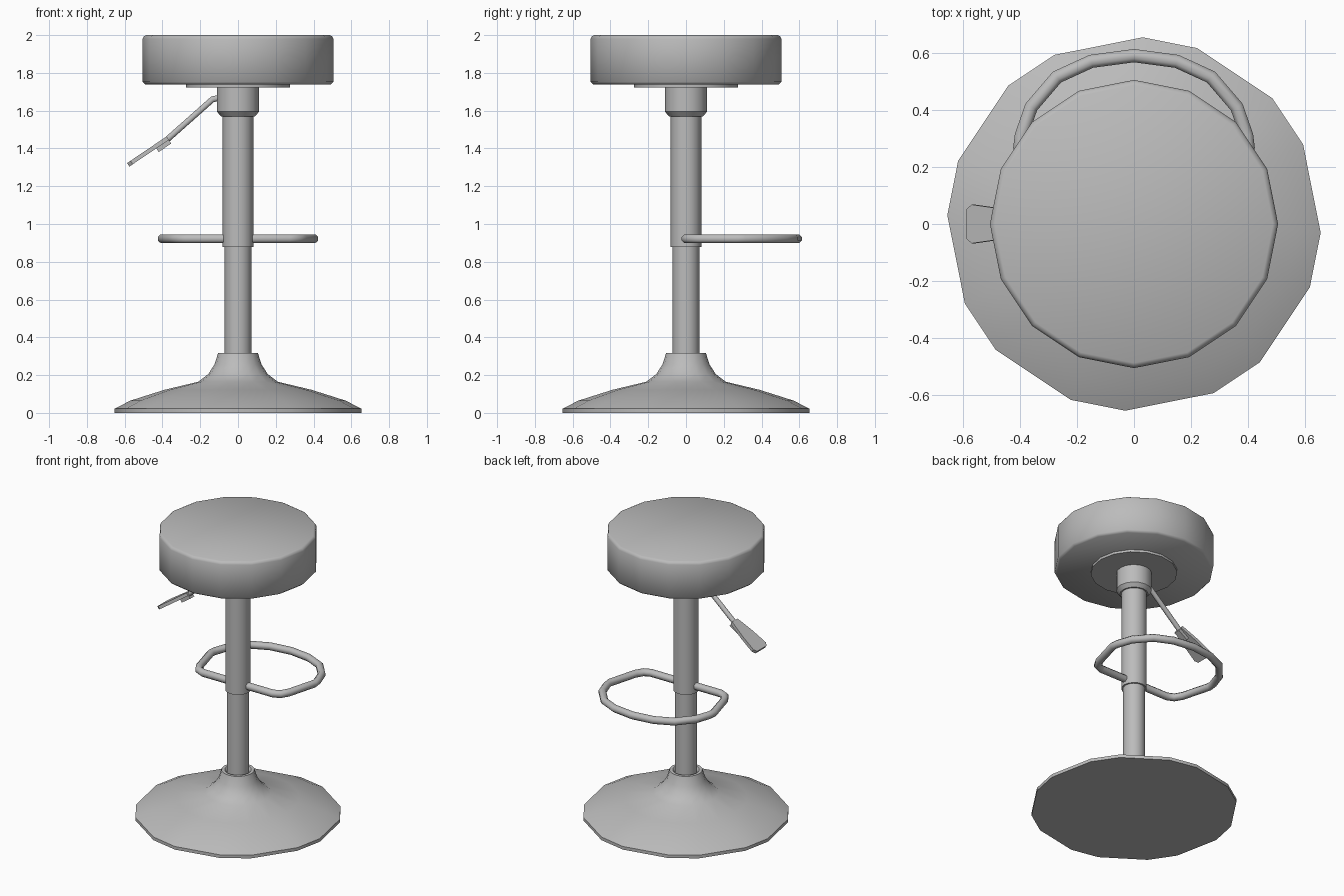
import bpy, bmesh, math
from mathutils import Vector

cube = bpy.data.objects.get("Cube")
if cube:
    bpy.data.objects.remove(cube)

grey = bpy.data.materials.new("plain grey")
grey.use_nodes = True
GREY = (0.5, 0.5, 0.5, 1)
grey.diffuse_color = GREY
grey.node_tree.nodes["Principled BSDF"].inputs["Base Color"].default_value = GREY

SIDES = 16


def finish(name, bm, angle=35):
    bmesh.ops.recalc_face_normals(bm, faces=bm.faces)
    mesh = bpy.data.meshes.new(name)
    bm.to_mesh(mesh)
    bm.free()
    mesh.materials.append(grey)
    obj = bpy.data.objects.new(name, mesh)
    bpy.context.collection.objects.link(obj)
    bpy.ops.object.select_all(action='DESELECT')
    bpy.context.view_layer.objects.active = obj
    obj.select_set(True)
    bpy.ops.object.shade_smooth_by_angle(angle=math.radians(angle))
    return obj


def skin(name, rings, angle=35):
    """Join rings of points with quads and cap both ends."""
    bm = bmesh.new()
    loops = [[bm.verts.new(p) for p in ring] for ring in rings]
    for a, b in zip(loops, loops[1:]):
        for i in range(len(a)):
            j = (i + 1) % len(a)
            bm.faces.new((a[i], a[j], b[j], b[i]))
    bm.faces.new(loops[0])
    bm.faces.new(loops[-1])
    return finish(name, bm, angle)


def turned(name, profile, skew=lambda z: 0, angle=35):
    """Revolve (radius, z) points; skew pulls the sides into uneven pairs."""
    def ring(r, z):
        turns = [math.radians(i * 360 / SIDES + skew(z) * (-1) ** (i + 1)) for i in range(SIDES)]
        return [(r * math.cos(t), r * math.sin(t), z) for t in turns]
    return skin(name, [ring(r, z) for r, z in profile], angle)


def tube(name, points, radius, sides=8, closed=False):
    """Sweep a round section along a path."""
    pts = [Vector(p) for p in points]
    rings = []
    n = len(pts)
    for i, p in enumerate(pts):
        before = (p - pts[i - 1]).normalized() if i or closed else None
        after = (pts[(i + 1) % n] - p).normalized() if i < n - 1 or closed else None
        along = ((before or after) + (after or before)).normalized()
        stretch = 1 / max(0.6, along.dot(after or before))
        up = Vector((0, 1, 0)) if abs(along.y) < 0.01 and abs(along.z) > 0.01 else Vector((0, 0, 1))
        side = along.cross(up).normalized()
        up = side.cross(along)
        rings.append([p + radius * (math.cos(t) * side * stretch + math.sin(t) * up)
                      for t in (math.tau * (k + 0.5) / sides for k in range(sides))])
    return skin(name, rings, 50)


# Foot: wide flared disc with a narrow neck
turned("base", [(0.655, 0), (0.655, 0.022), (0.57, 0.065), (0.39, 0.122), (0.21, 0.165),
                (0.158, 0.205), (0.125, 0.255), (0.105, 0.318), (0.085, 0.318), (0.072, 0.3)],
       skew=lambda z: 2.7 if z < 0.1 else 0, angle=40)

# Telescoping column and seat mount
turned("lower_column", [(0.071, 0.25), (0.071, 0.9)])
turned("upper_column", [(0.081, 0.877), (0.081, 1.6)])
turned("collar", [(0.09, 1.57), (0.112, 1.595), (0.112, 1.73)], angle=30)
turned("mounting_plate", [(0.275, 1.722), (0.275, 1.74)])

# Cushion with softened rims
turned("seat", [(0.49, 1.738), (0.505, 1.752), (0.505, 1.98), (0.499, 1.993), (0.487, 2.0)], angle=50)

# Footrest: straight bar through the column, bowed around the back
half = [(0.27, 0), (0.315, 0.02), (0.345, 0.07), (0.4, 0.27), (0.395, 0.31),
        (0.36, 0.41), (0.27, 0.515), (0.15, 0.57)]
path = [(0, 0)] + half + [(0, 0.59)] + [(-x, y) for x, y in reversed(half)] + [(0, 0)]
tube("footrest", [(x, y, 0.922) for x, y in path], 0.025)

# Height lever: bent rod, socket and flared paddle
tube("lever_rod", [(-0.08, 0, 1.672), (-0.135, 0, 1.66), (-0.4, 0, 1.425)], 0.017)

along = Vector((-0.83, 0, -0.56)).normalized()
normal = Vector((along.z, 0, -along.x))
start = Vector((-0.373, 0, 1.455))


def slab(name, outline, low, high):
    outline = outline + [(u, -v) for u, v in reversed(outline)]
    skin(name, [[start + along * u + Vector((0, v, 0)) + normal * h for u, v in outline]
                for h in (low, high)], 30)


slab("lever_paddle", [(0, 0.03), (0.12, 0.055), (0.23, 0.068), (0.252, 0.052)], -0.012, 0.01)
slab("lever_socket", [(0, 0.022), (0.08, 0.022)], -0.035, -0.01)
